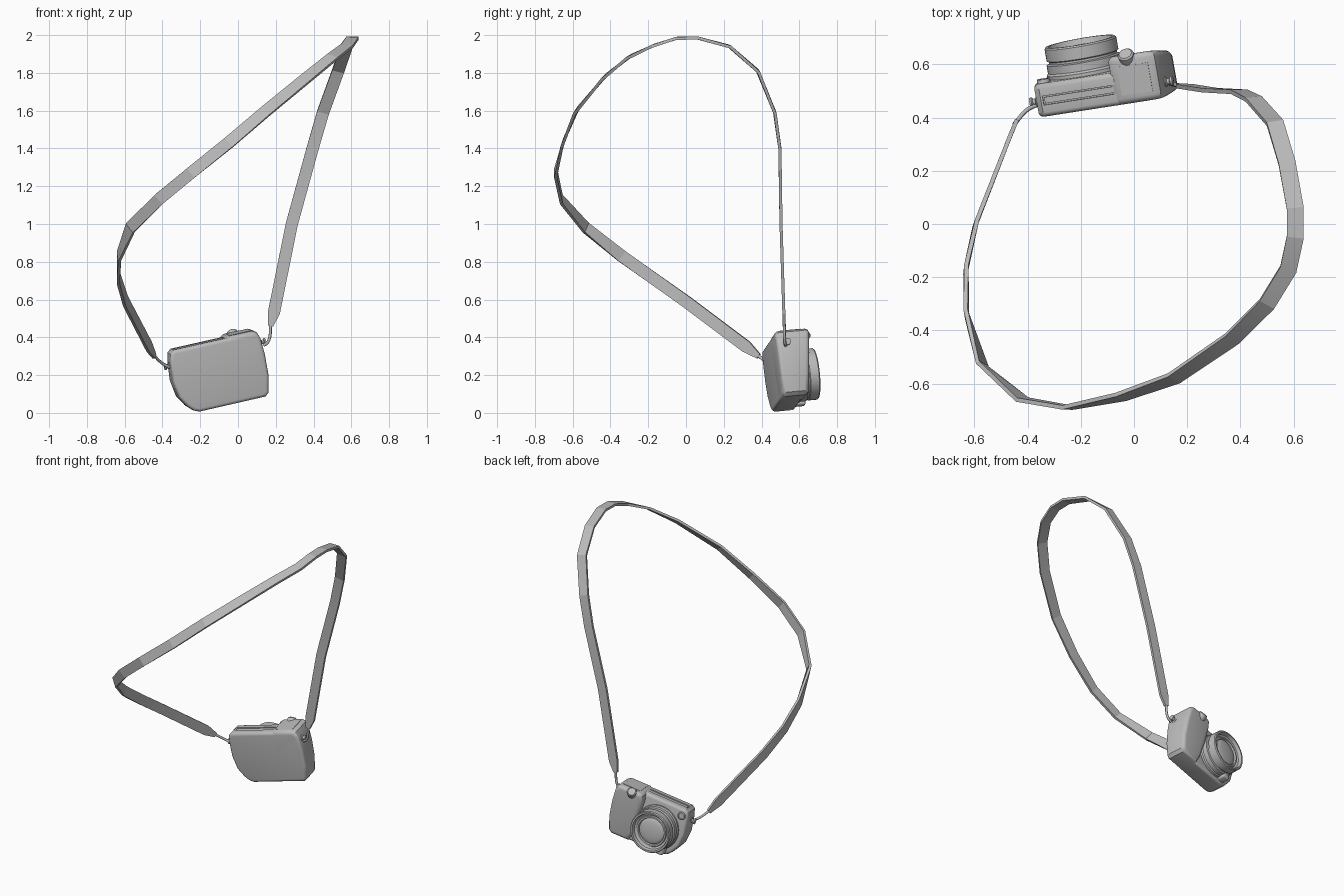
import bpy, bmesh, math
from mathutils import Vector, Matrix

cube = bpy.data.objects.get("Cube")
if cube:
    bpy.data.objects.remove(cube)

grey = bpy.data.materials.new("plain_grey")
grey.use_nodes = True
GREY = (0.5, 0.5, 0.5, 1)
grey.diffuse_color = GREY
grey.node_tree.nodes["Principled BSDF"].inputs["Base Color"].default_value = GREY

# Tilted frame of the camera: X across, Y towards the lens, Z up
ax = Vector((0.965, 0.15, 0.218)).normalized()
az = Vector((-0.2, -0.13, 1))
az = (az - ax * az.dot(ax)).normalized()
ay = az.cross(ax)
FRAME = Matrix.Translation((-0.1, 0.455, 0.21)) @ Matrix((ax, ay, az)).transposed().to_4x4()


def finish(name, bm, matrix=FRAME, angle=35):
    bmesh.ops.recalc_face_normals(bm, faces=bm.faces)
    bm.transform(matrix)
    mesh = bpy.data.meshes.new(name)
    bm.to_mesh(mesh)
    bm.free()
    mesh.shade_smooth()
    mesh.set_sharp_from_angle(angle=math.radians(angle))
    mesh.materials.append(grey)
    obj = bpy.data.objects.new(name, mesh)
    bpy.context.collection.objects.link(obj)
    return obj


def prism(name, outline, depth, bevel, slope=0.0):
    """Outline in X/Z pushed along Y; slope makes the front lean with height."""
    bm = bmesh.new()
    face = bm.faces.new([bm.verts.new((x, 0, z)) for x, z in outline])
    ext = bmesh.ops.extrude_face_region(bm, geom=[face])
    for v in ext["geom"]:
        if isinstance(v, bmesh.types.BMVert):
            v.co.y = depth + slope * v.co.z
    rim = [e for e in bm.edges if abs(e.verts[0].co.y - e.verts[1].co.y) < 0.06
           and (e.calc_face_angle(0) > 1.0)]
    bmesh.ops.bevel(bm, geom=rim, offset=bevel, segments=4, profile=0.5, affect="EDGES")
    return finish(name, bm)


def box(name, centre, size, bevel=0.0):
    bm = bmesh.new()
    bmesh.ops.create_cube(bm, size=1, matrix=Matrix.Translation(centre) @ Matrix.Diagonal((*size, 1)))
    if bevel:
        bmesh.ops.bevel(bm, geom=bm.edges[:], offset=bevel, segments=3, profile=0.5, affect="EDGES")
    return finish(name, bm)


def lathe(name, profile, place, axis, steps=40):
    """Turn (radius, distance) pairs about an axis through place."""
    bm = bmesh.new()
    verts = [bm.verts.new((r, 0, h)) for r, h in profile]
    edges = [bm.edges.new(p) for p in zip(verts, verts[1:])]
    bmesh.ops.spin(bm, geom=verts + edges, cent=(0, 0, 0), axis=(0, 0, 1),
                   angle=math.tau, steps=steps, use_duplicate=False)
    bmesh.ops.remove_doubles(bm, verts=bm.verts, dist=0.0002)
    turn = Vector(axis).to_track_quat("Z", "Y").to_matrix().to_4x4()
    return finish(name, bm, FRAME @ Matrix.Translation(place) @ turn, 30)


# Body shell, with a shallow slot in the top
right_side = [(0.223, 0.171), (0.246, 0.158), (0.257, 0.13), (0.263, 0.044),
              (0.26, -0.069), (0.242, -0.16), (0.222, -0.178)]
left_side = [(-0.142, -0.179), (-0.172, -0.166), (-0.2, -0.138), (-0.235, -0.081),
             (-0.25, 0.005), (-0.244, 0.1), (-0.233, 0.155), (-0.212, 0.171)]
body = prism("body", right_side + left_side, 0.125, 0.018)
cutter = box("slot_cutter", (-0.04, 0.062, 0.175), (0.33, 0.034, 0.03))
cutter.hide_render = True
cutter.hide_set(True)
cut = body.modifiers.new("slot", "BOOLEAN")
cut.operation = "DIFFERENCE"
cut.object = cutter
box("slot_cover", (-0.04, 0.062, 0.158), (0.318, 0.024, 0.018))

# Hand grip, deeper at the top, with its door and release button
grip_left = [(0.1, -0.178), (0.08, -0.12), (0.072, 0.0), (0.06, 0.12), (0.068, 0.165), (0.09, 0.178)]
prism("grip", [(x, z + 0.006 * (z > 0.15)) for x, z in right_side] + grip_left, 0.165, 0.024, 0.13)
box("top_door", (0.16, 0.09, 0.177), (0.12, 0.11, 0.005))
lathe("release_button", [(0, 0.026), (0.024, 0.025), (0.03, 0.019), (0.032, 0), (0.032, -0.02)],
      (0.14, 0.172, 0.158), (0, 0.75, 0.66), 24)

# Lens barrel with stepped mouth and domed glass
lathe("lens_barrel", [(0.146, 0.09), (0.146, 0.138), (0.14, 0.146), (0.14, 0.176), (0.13, 0.18),
                      (0.13, 0.188), (0.137, 0.192), (0.137, 0.238), (0.132, 0.244), (0.122, 0.244),
                      (0.116, 0.222), (0.104, 0.216), (0.1, 0.224), (0.09, 0.224), (0.085, 0.208)],
      (-0.065, 0, -0.012), (0, 1, 0), 48)
lathe("lens_glass", [(0.087 * math.sin(a * 0.25), 0.21 + 0.016 * math.cos(a * 0.25))
                     for a in range(7)], (-0.065, 0, -0.012), (0, 1, 0), 48)

# Small front fittings
lathe("finder_window", [(0, 0.008), (0.017, 0.008), (0.018, 0.014), (0.024, 0.014), (0.026, 0), (0.026, -0.01)],
      (-0.2, 0.125, 0.125), (0, 1, 0), 24)
box("lens_catch", (-0.135, 0.145, -0.142), (0.05, 0.07, 0.04), 0.01)

# Strap lugs on both sides
for side, x, y, z in (("right", -0.24, 0.055, 0.09), ("left", 0.255, 0.055, 0.105)):
    lathe(side + "_lug", [(0.02, -0.01), (0.02, 0.006), (0.012, 0.01), (0.012, 0.02),
                          (0.018, 0.024), (0.018, 0.032), (0, 0.034)],
          (x, y, z), (math.copysign(1, x), 0, 0), 16)

# Strap ribbon: path with width hints turning from sideways to upright
path = [Vector(p) for p in (
    (0.172, 0.52, 0.46), (0.19, 0.518, 0.53), (0.285, 0.503, 1.0), (0.395, 0.497, 1.4),
    (0.45, 0.47, 1.59), (0.53, 0.38, 1.81), (0.575, 0.23, 1.94), (0.606, 0.06, 1.985),
    (0.606, -0.05, 1.983), (0.58, -0.17, 1.945), (0.5, -0.3, 1.885), (0.37, -0.43, 1.78),
    (0.15, -0.58, 1.6), (-0.05, -0.65, 1.43), (-0.25, -0.69, 1.27), (-0.42, -0.66, 1.13),
    (-0.57, -0.53, 0.98), (-0.63, -0.34, 0.83), (-0.632, -0.17, 0.71), (-0.595, 0, 0.59),
    (-0.47, 0.32, 0.35), (-0.443, 0.385, 0.3))]
bm = bmesh.new()
rings = []
last = len(path) - 1
for i, p in enumerate(path):
    t = (path[min(i + 1, last)] - path[max(i - 1, 0)]).normalized()
    k = min(max((i - 13) / 4, 0), 1)
    hint = Vector((1 - k, 0, -k))
    w = (hint - t * hint.dot(t)).normalized()
    n = t.cross(w)
    half = 0.014 if i in (0, last) else 0.032
    rings.append([bm.verts.new(p + w * half * a + n * 0.008 * b)
                  for a, b in ((1, 1), (-1, 1), (-1, -1), (1, -1))])
for a, b in zip(rings, rings[1:]):
    for j in range(4):
        bm.faces.new((a[j], a[j - 1], b[j - 1], b[j]))
bm.faces.new(rings[0])
bm.faces.new(rings[-1])
finish("strap", bm, Matrix(), 12)

# Thin cords joining strap to lugs
for side, points in (("left", [(0.135, 0.527, 0.356), (0.158, 0.523, 0.375), (0.174, 0.52, 0.48)]),
                     ("right", [(-0.36, 0.45, 0.24), (-0.4, 0.43, 0.262), (-0.45, 0.375, 0.31)])):
    curve = bpy.data.curves.new(side + "_cord", "CURVE")
    curve.dimensions = "3D"
    curve.bevel_depth = 0.008
    curve.bevel_resolution = 2
    curve.use_fill_caps = True
    spline = curve.splines.new("BEZIER")
    spline.bezier_points.add(len(points) - 1)
    for bp, co in zip(spline.bezier_points, points):
        bp.co = co
        bp.handle_left_type = bp.handle_right_type = "AUTO"
    curve.materials.append(grey)
    bpy.context.collection.objects.link(bpy.data.objects.new(side + "_cord", curve))
